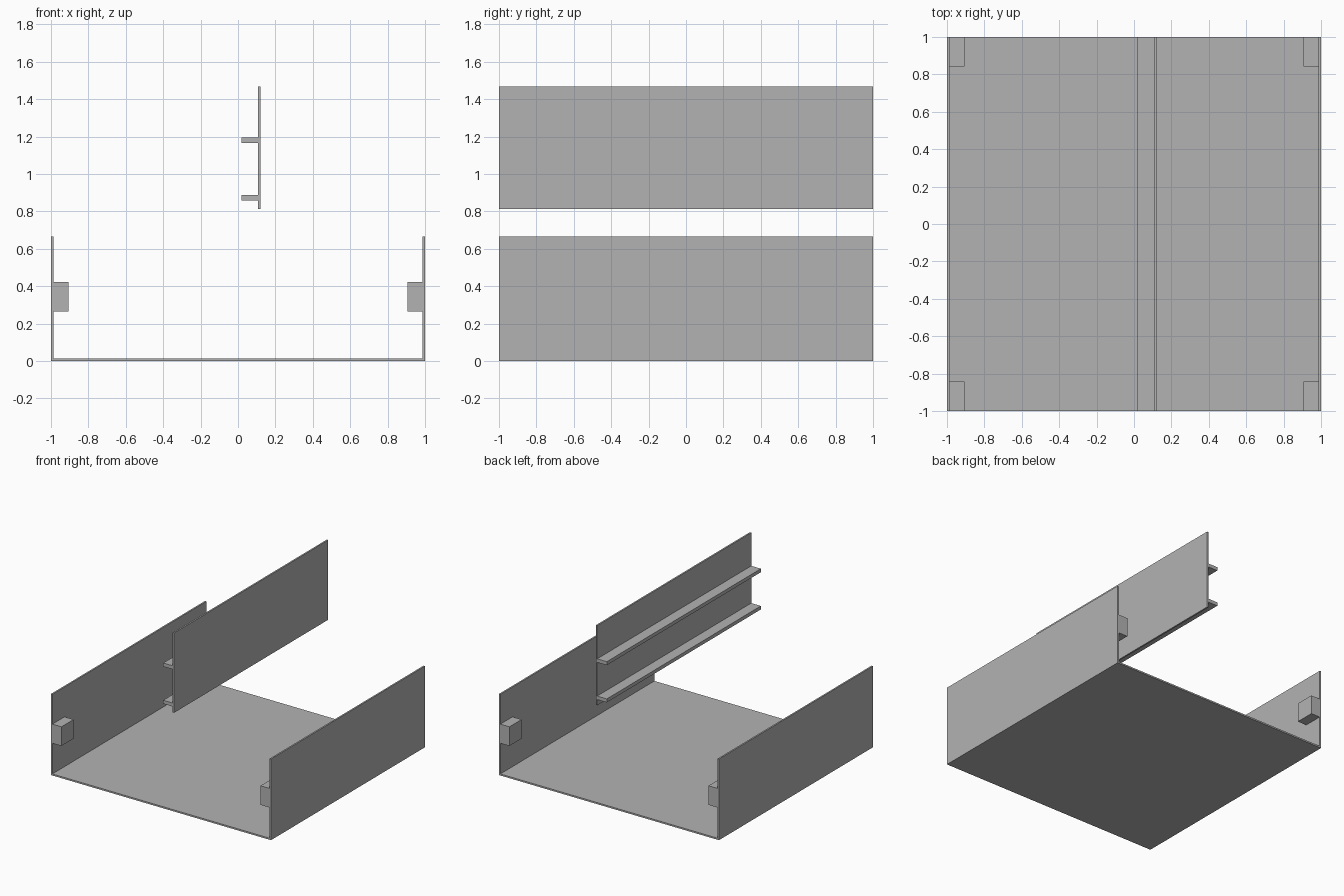
import bpy

cube = bpy.data.objects.get("Cube")
if cube:
    bpy.data.objects.remove(cube, do_unlink=True)

COLOUR = (0.45, 0.45, 0.45, 1)
grey = bpy.data.materials.new("plain_grey")
grey.use_nodes = True
grey.diffuse_color = COLOUR
grey.node_tree.nodes["Principled BSDF"].inputs["Base Color"].default_value = COLOUR


def box(name, x, y, z):
    """Box filling the given (low, high) range on each axis."""
    spans = (x, y, z)
    bpy.ops.mesh.primitive_cube_add(size=1, location=[(a + b) / 2 for a, b in spans])
    obj = bpy.context.object
    obj.name = name
    obj.scale = [abs(b - a) for a, b in spans]
    bpy.ops.object.transform_apply(location=False, rotation=False, scale=True)
    obj.data.materials.append(grey)
    return obj


T = 0.013           # sheet thickness
FULL = (-1, 1)      # full depth

# Open tray: floor, side walls and a corner block at each wall end
box("floor", (-1 + T, 1 - T), FULL, (0, T))
for side, sx in (("left", 1), ("right", -1)):
    box(side + "_wall", (sx * (1 - T), sx), FULL, (0, 0.667))
    for end, sy in (("front", -1), ("back", 1)):
        box(f"{end}_{side}_block", (sx * 0.905, sx * (1 - T)),
            (sy * 0.842, sy), (0.265, 0.422))

# Raised divider panel with two rails on its right face
box("divider_panel", (0.107, 0.107 + T), FULL, (0.812, 1.467))
for name, z in (("lower_rail", 0.859), ("upper_rail", 1.165)):
    box(name, (0.02, 0.107), FULL, (z, z + 0.029))
